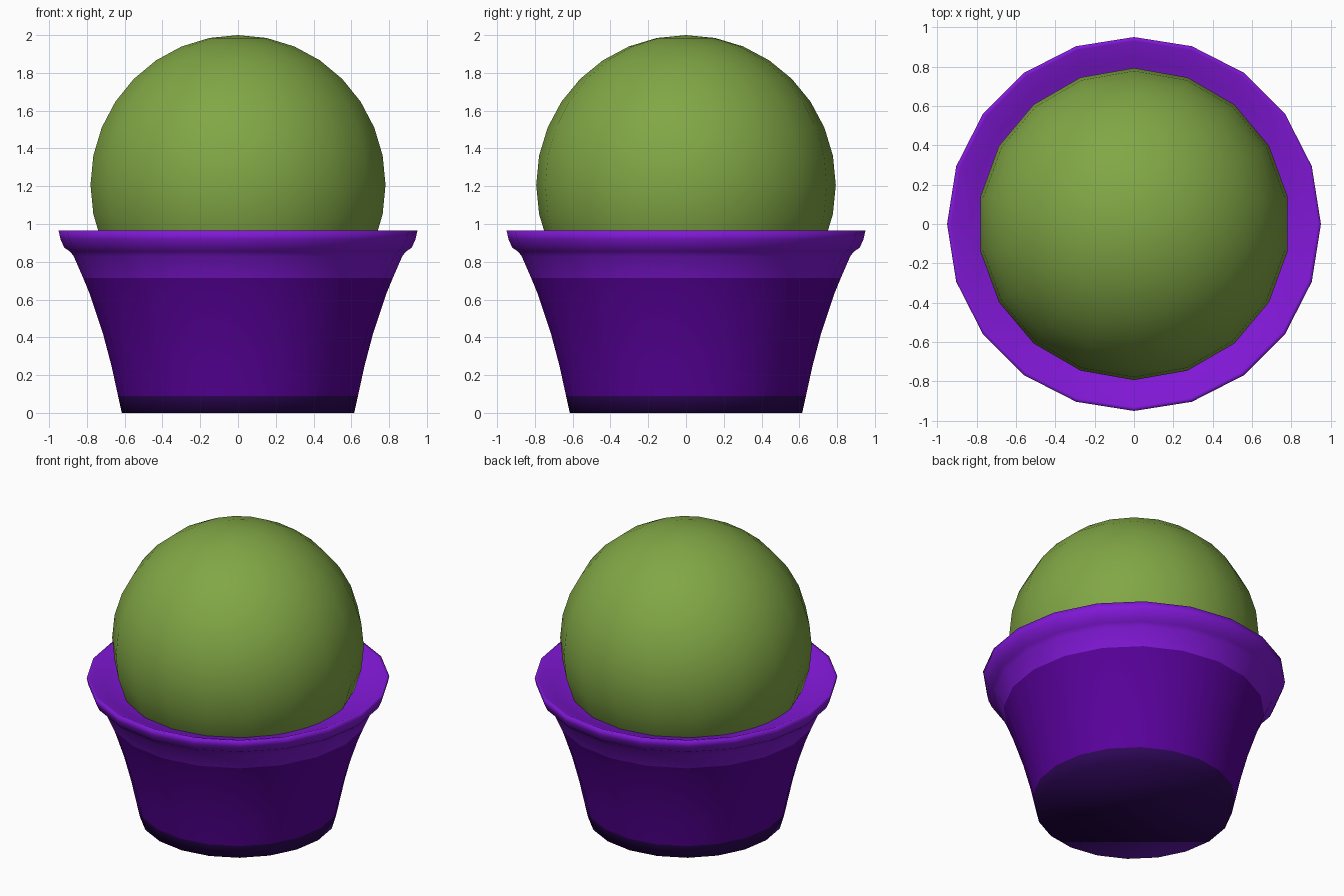
import bpy, bmesh, math

if "Cube" in bpy.data.objects:
    bpy.data.objects.remove(bpy.data.objects["Cube"])


def material(name, rgb):
    m = bpy.data.materials.new(name)
    m.diffuse_color = (*rgb, 1)
    m.use_nodes = True
    m.node_tree.nodes["Principled BSDF"].inputs["Base Color"].default_value = m.diffuse_color
    return m


rim_purple = material("bright purple", (0.22, 0.009, 0.68))
body_purple = material("deep purple", (0.10, 0.0005, 0.33))
base_purple = material("dark purple", (0.027, 0.002, 0.095))
green = material("cactus green", (0.22, 0.385, 0.06))

# Pot: lathed profile of (radius, height, material of the band above)
SIDES = 20
profile = [(0.615, 0, 2), (0.635, 0.09, 1), (0.67, 0.25, 1), (0.715, 0.42, 1),
           (0.785, 0.63, 1), (0.82, 0.715, 0), (0.87, 0.83, 0), (0.89, 0.855, 0),
           (0.92, 0.875, 0), (0.94, 0.92, 0), (0.95, 0.965, 0),
           (0.93, 0.962, 0), (0.83, 0.92, 0), (0.65, 0.855, 0)]
bm = bmesh.new()
rings = []
for r, z, _ in profile:
    rings.append([bm.verts.new((r * math.cos(a), r * math.sin(a), z))
                  for a in (2 * math.pi * i / SIDES for i in range(SIDES))])
for k in range(len(profile) - 1):
    for i in range(SIDES):
        j = (i + 1) % SIDES
        f = bm.faces.new((rings[k][i], rings[k][j], rings[k + 1][j], rings[k + 1][i]))
        f.material_index = profile[k][2]
bm.faces.new(rings[0][::-1]).material_index = 2   # flat underside
bm.faces.new(rings[-1])                           # hidden floor inside the ball
for f in bm.faces:
    f.smooth = True
mesh = bpy.data.meshes.new("pot")
bm.to_mesh(mesh)
bm.free()
for m in (rim_purple, body_purple, base_purple):
    mesh.materials.append(m)
pot = bpy.data.objects.new("pot", mesh)
bpy.context.collection.objects.link(pot)

# Round plant, one vertex column on the +y axis
bpy.ops.mesh.primitive_uv_sphere_add(segments=18, ring_count=16, radius=0.793,
                                     location=(0, 0, 1.207))
ball = bpy.context.object
ball.name = "round_cactus"
ball.data.materials.append(green)
bpy.ops.object.shade_smooth()
